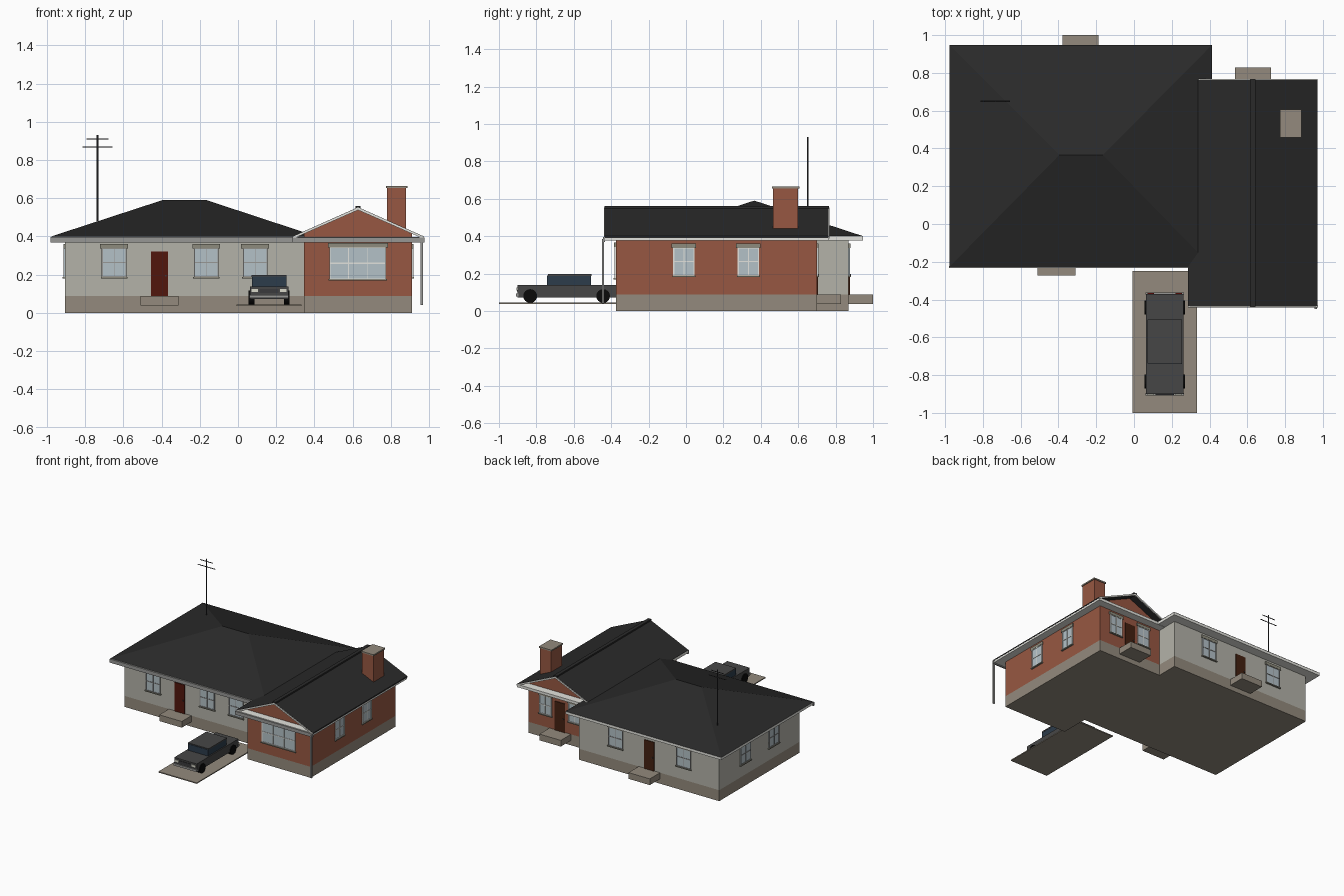
import bpy, bmesh, math
from mathutils import Matrix, Vector

if "Cube" in bpy.data.objects:
    bpy.data.objects.remove(bpy.data.objects["Cube"])


def mat(name, r, g, b):
    m = bpy.data.materials.new(name)
    m.diffuse_color = [(c / 255) ** 2.2 for c in (r, g, b)] + [1]
    m.use_nodes = True
    m.node_tree.nodes["Principled BSDF"].inputs["Base Color"].default_value = m.diffuse_color
    return m


PLASTER = mat("plaster", 178, 177, 167)
BRICK = mat("brick", 150, 88, 68)
CONCRETE = mat("concrete", 146, 137, 124)
ROOF = mat("shingles", 46, 46, 46)
TRIM = mat("white_trim", 226, 226, 220)
GUTTER = mat("gutter_grey", 150, 150, 148)
GLASS = mat("window_glass", 178, 192, 198)
LINTEL = mat("lintel_stone", 140, 138, 124)
RED = mat("red_door", 82, 28, 20)
BROWN = mat("brown_door", 70, 38, 24)
CARBODY = mat("car_paint", 72, 72, 72)
CARGLASS = mat("car_glass", 48, 62, 76)
BLACK = mat("rubber", 18, 18, 18)
METAL = mat("dark_metal", 60, 60, 62)
LAMP = mat("head_lamp", 215, 215, 200)
TAIL = mat("tail_lamp", 130, 25, 20)


def finish(name, bm, m):
    bmesh.ops.recalc_face_normals(bm, faces=bm.faces)
    me = bpy.data.meshes.new(name)
    bm.to_mesh(me)
    bm.free()
    me.materials.append(m)
    ob = bpy.data.objects.new(name, me)
    bpy.context.collection.objects.link(ob)
    return ob


def box(name, x, y, z, m, xf=None):
    """Box from (min, max) pairs, optionally moved by a matrix."""
    bm = bmesh.new()
    size = [b - a for a, b in (x, y, z)]
    mid = [(a + b) / 2 for a, b in (x, y, z)]
    M = Matrix.Translation(mid) @ Matrix.Diagonal((*size, 1))
    bmesh.ops.create_cube(bm, size=1, matrix=(xf or Matrix()) @ M)
    return finish(name, bm, m)


def extrude_y(name, profile, y, m):
    """Extrude an xz profile between two y values."""
    bm = bmesh.new()
    f = bm.faces.new([bm.verts.new((px, y[0], pz)) for px, pz in profile])
    g = bmesh.ops.extrude_face_region(bm, geom=[f])
    vs = [v for v in g["geom"] if isinstance(v, bmesh.types.BMVert)]
    bmesh.ops.translate(bm, verts=vs, vec=(0, y[1] - y[0], 0))
    return finish(name, bm, m)


def cyl(name, mid, r, length, axis, m, n=8):
    bm = bmesh.new()
    rot = Vector((0, 0, 1)).rotation_difference(Vector(axis)).to_matrix().to_4x4()
    bmesh.ops.create_cone(bm, cap_ends=True, segments=n, radius1=r, radius2=r,
                          depth=length, matrix=Matrix.Translation(mid) @ rot)
    return finish(name, bm, m)


# Wall frames: local x runs along the wall, local -y points outwards
TURN = {"front": 0, "right": 90, "back": 180, "left": -90}


def wall(side, x, y):
    return Matrix.Translation((x, y, 0)) @ Matrix.Rotation(math.radians(TURN[side]), 4, "Z")


def window(side, x, y, w=0.13, z=(0.187, 0.34), cols=2, frame=TRIM):
    xf, h = wall(side, x, y), w / 2
    box("window_glass", (-h, h), (-0.004, 0.01), z, GLASS, xf)
    t = 0.006
    for i in range(cols + 1):
        u = -h + t / 2 + (w - t) * i / cols
        e = t if i in (0, cols) else t * 0.6
        box("window_upright", (u - e / 2, u + e / 2), (-0.008, 0.005), z, frame, xf)
    for v in (z[0] + t / 2, (z[0] + z[1]) / 2, z[1] - t / 2):
        box("window_rail", (-h, h), (-0.007, 0.005), (v - t / 2, v + t / 2), frame, xf)
    box("window_lintel", (-h - 0.008, h + 0.008), (-0.009, 0.005), (z[1] - 0.003, z[1] + 0.02), LINTEL, xf)
    box("window_sill", (-h - 0.005, h + 0.005), (-0.012, 0.005), (z[0] - 0.006, z[0] + 0.002), LINTEL, xf)


def door(side, x, y, m, step_w, step_d):
    xf = wall(side, x, y)
    box("door", (-0.045, 0.045), (-0.006, 0.01), (0.087, 0.32), m, xf)
    box("door_knob", (0.028, 0.036), (-0.012, 0), (0.19, 0.198), METAL, xf)
    box("door_step", (-step_w / 2, step_w / 2), (-step_d, 0.005), (0.038, 0.088), CONCRETE, xf)


# House walls and foundation
for name, x, y, m in (("main", (-0.905, 0.345), (-0.15, 0.87), PLASTER),
                      ("wing", (0.345, 0.91), (-0.375, 0.70), BRICK)):
    box(name + "_foundation", x, y, (0, 0.088), CONCRETE)
    box(name + "_walls", x, y, (0.088, 0.38), m)

# Eaves and front gutters
box("main_eave", (-0.975, 0.41), (-0.225, 0.945), (0.378, 0.4), TRIM)
box("wing_eave", (0.285, 0.97), (-0.435, 0.763), (0.376, 0.398), TRIM)
box("main_gutter", (-0.98, 0.285), (-0.233, -0.222), (0.368, 0.397), GUTTER)
box("wing_gutter", (0.285, 0.975), (-0.443, -0.432), (0.368, 0.395), GUTTER)
box("downspout", (0.955, 0.969), (-0.45, -0.438), (0.04, 0.385), GUTTER)

# Hip roof over the main body
bm = bmesh.new()
c = [bm.verts.new(p) for p in ((-0.977, -0.227, 0.4), (0.412, -0.227, 0.4), (0.412, 0.947, 0.4),
                               (-0.977, 0.947, 0.4), (-0.395, 0.365, 0.59), (-0.165, 0.365, 0.59))]
for f in ((0, 1, 5, 4), (1, 2, 5), (2, 3, 4, 5), (3, 0, 4), (3, 2, 1, 0)):
    bm.faces.new([c[i] for i in f])
finish("hip_roof", bm, ROOF)

# Gable roof over the wing, with brick gables and white rake boards
slope = [(0.285, 0.4), (0.628, 0.553), (0.972, 0.4), (0.972, 0.39), (0.628, 0.541), (0.285, 0.39)]
extrude_y("gable_roof", slope, (-0.435, 0.763), ROOF)
rake = [(px, pz - (0.003 if i > 2 else 0.001)) for i, (px, pz) in enumerate(slope)]
for y in ((-0.439, -0.433), (0.761, 0.767)):
    extrude_y("rake_board", rake, y, TRIM)
extrude_y("brick_gable", [(0.345, 0.375), (0.345, 0.414), (0.628, 0.542), (0.91, 0.414), (0.91, 0.375)],
          (-0.375, 0.70), BRICK)
box("ridge_cap", (0.614, 0.642), (-0.437, 0.765), (0.548, 0.56), ROOF)

# Chimney
box("chimney", (0.78, 0.88), (0.465, 0.6), (0.41, 0.656), BRICK)
box("chimney_cap", (0.774, 0.886), (0.459, 0.606), (0.654, 0.665), CONCRETE)

# Windows
for x in (-0.648, -0.166, 0.09):
    window("front", x, -0.15, frame=GUTTER)
window("front", 0.627, -0.375, 0.297, (0.175, 0.345), 3)
for y in (-0.011, 0.334):
    window("right", 0.91, y, 0.115)
for y in (0.18, 0.54):
    window("left", -0.905, y, frame=GUTTER)
for x in (0.016, -0.59):
    window("back", x, 0.87, frame=GUTTER)
for x in (0.5, 0.76):
    window("back", x, 0.70, 0.11)

# Doors with steps
door("front", -0.41, -0.15, RED, 0.2, 0.122)
door("back", -0.283, 0.87, BROWN, 0.19, 0.13)
door("back", 0.63, 0.70, BROWN, 0.19, 0.128)

# Roof antenna
cyl("antenna_pole", (-0.735, 0.65, 0.705), 0.004, 0.45, (0, 0, 1), METAL)
for z, w in ((0.91, 0.115), (0.867, 0.155)):
    cyl("antenna_bar", (-0.735, 0.65, z), 0.003, w, (1, 0, 0), METAL, 6)

# Driveway
box("driveway", (-0.008, 0.333), (-1.0, -0.25), (0.036, 0.044), CONCRETE)

# Parked car
X = 0.163
box("car_body", (X - 0.1, X + 0.1), (-0.9, -0.37), (0.073, 0.139), CARBODY)
box("car_cabin", (X - 0.09, X + 0.09), (-0.742, -0.508), (0.137, 0.19), CARGLASS)
box("car_roof", (X - 0.092, X + 0.092), (-0.738, -0.505), (0.188, 0.197), CARBODY)
box("car_grille", (X - 0.05, X + 0.05), (-0.904, -0.895), (0.104, 0.126), METAL)
for y in (-0.902, -0.368):
    box("car_bumper", (X - 0.102, X + 0.102), (y - 0.006, y + 0.006), (0.078, 0.094), GUTTER)
for s in (-1, 1):
    for y, m, n in ((-0.901, LAMP, "head_lamp"), (-0.369, TAIL, "tail_lamp")):
        u = X + s * 0.075
        box("car_" + n, (u - 0.017, u + 0.017), (y - 0.004, y + 0.004), (0.109, 0.125), m)
    for y in (-0.833, -0.443):
        cyl("car_wheel", (X + s * 0.092, y, 0.08), 0.037, 0.03, (1, 0, 0), BLACK, 16)
